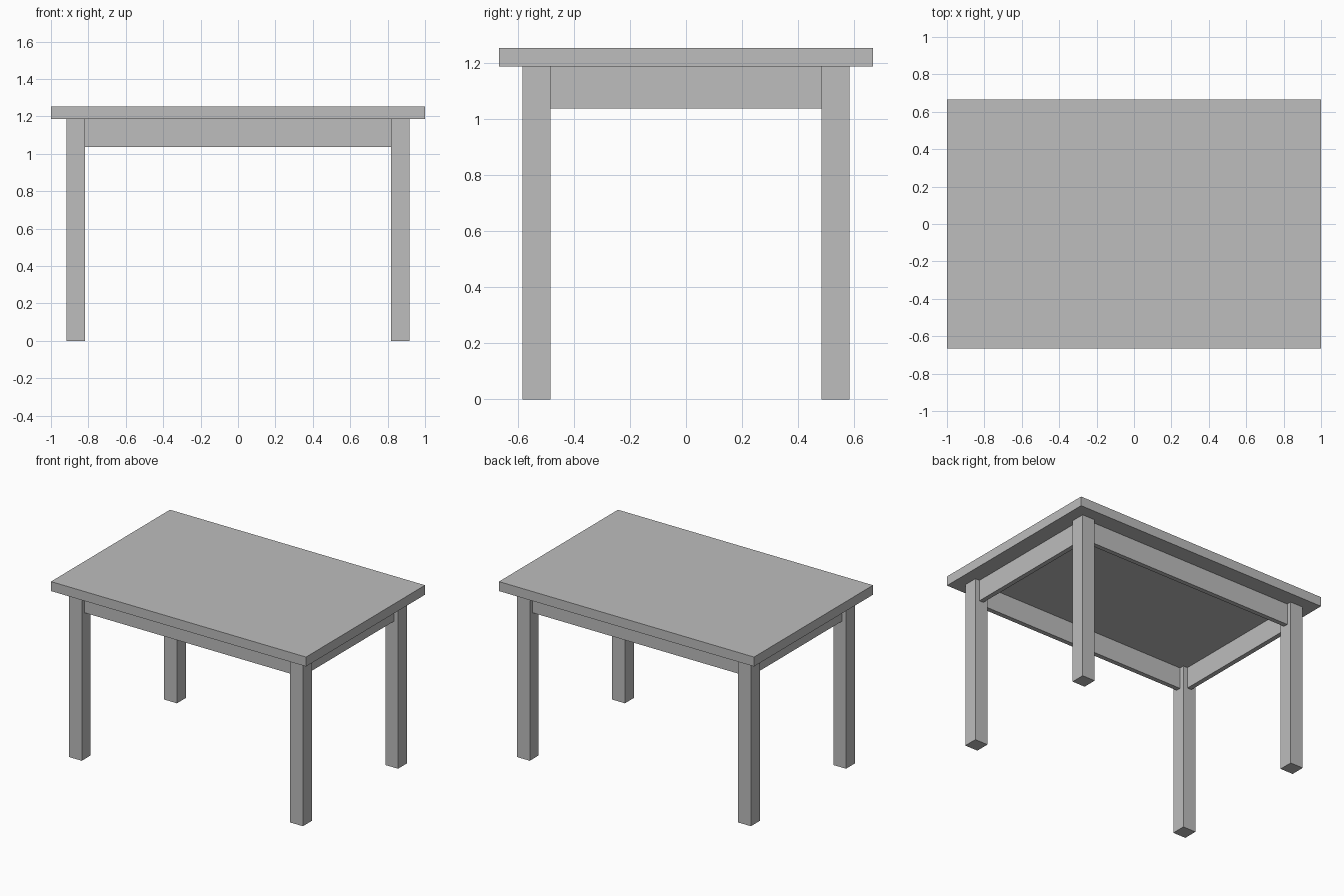
import bpy

default = bpy.data.objects.get("Cube")
if default:
    bpy.data.objects.remove(default, do_unlink=True)

# One plain grey for the whole table
GREY = (0.51, 0.51, 0.51, 1)
grey = bpy.data.materials.new("plain_grey")
grey.use_nodes = True
grey.diffuse_color = GREY
grey.node_tree.nodes["Principled BSDF"].inputs["Base Color"].default_value = GREY


def box(name, center, size):
    """Add a box with its scale applied to the mesh."""
    bpy.ops.mesh.primitive_cube_add(size=1, location=center)
    obj = bpy.context.object
    obj.name = name
    obj.data.name = name
    obj.scale = size
    bpy.ops.object.transform_apply(location=False, rotation=False, scale=True)
    obj.data.materials.append(grey)
    return obj


HEIGHT, TOP_THICK = 1.253, 0.067
LEG, LEG_X, LEG_Y = 0.1, 0.867, 0.533       # leg width and centre position
APRON_TALL, APRON_THICK = 0.15, 0.033
under = HEIGHT - TOP_THICK

# Overhanging top
box("tabletop", (0, 0, HEIGHT - TOP_THICK / 2), (2, 1.333, TOP_THICK))

# Four square legs
for side, sx in (("left", 1), ("right", -1)):
    for end, sy in (("front", -1), ("back", 1)):
        box(f"{end}_{side}_leg", (sx * LEG_X, sy * LEG_Y, under / 2), (LEG, LEG, under))

# Aprons between the legs, set back from the leg faces
apron_z = under - APRON_TALL / 2
for end, s in (("front", -1), ("back", 1)):
    box(f"{end}_apron", (0, s * LEG_Y, apron_z),
        (2 * LEG_X - LEG, APRON_THICK, APRON_TALL))
for side, s in (("left", 1), ("right", -1)):
    box(f"{side}_apron", (s * LEG_X, 0, apron_z),
        (APRON_THICK, 2 * LEG_Y - LEG, APRON_TALL))
